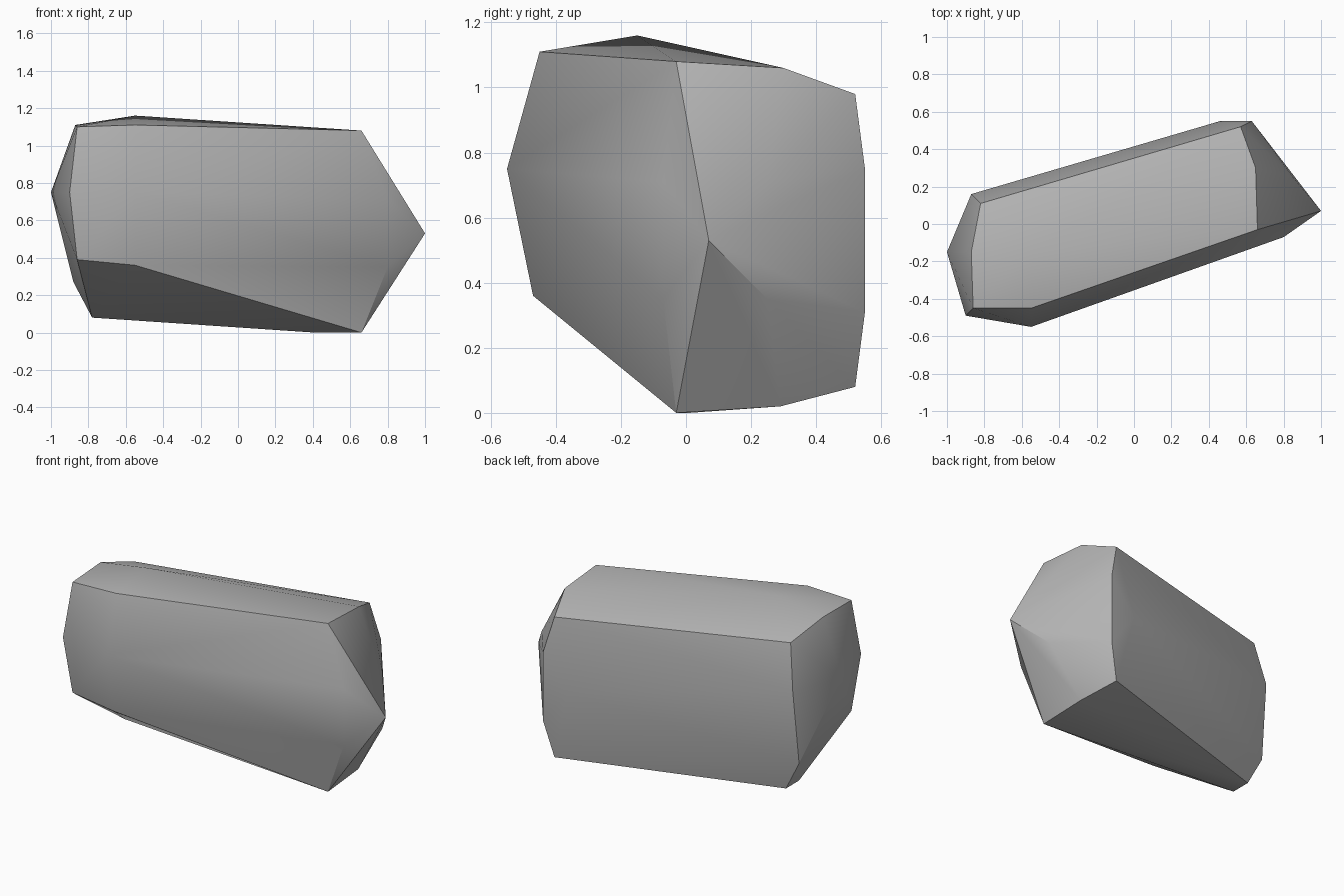
import bpy
import bmesh
import math

# Remove the default cube if present
default_cube = bpy.data.objects.get("Cube")
if default_cube is not None:
    bpy.data.objects.remove(default_cube, do_unlink=True)


def make_material(name, colour):
    """Flat matte material shown alike in the viewport and in a render."""
    material = bpy.data.materials.new(name)
    material.use_nodes = True
    material.diffuse_color = colour
    shader = material.node_tree.nodes["Principled BSDF"]
    shader.inputs["Base Color"].default_value = colour
    shader.inputs["Roughness"].default_value = 0.9
    return material


def make_hull(name, sections, material, sharp_angle):
    """Wrap a tight faceted skin around the corner points of all sections."""
    mesh = bpy.data.meshes.new(name)
    bm = bmesh.new()
    for section in sections:
        for corner in section:
            bm.verts.new(corner)
    hull = bmesh.ops.convex_hull(bm, input=bm.verts[:])
    unused = {v for v in hull["geom_interior"] + hull["geom_unused"]
              if isinstance(v, bmesh.types.BMVert)}
    bmesh.ops.delete(bm, geom=list(unused), context="VERTS")
    bmesh.ops.recalc_face_normals(bm, faces=bm.faces[:])
    bm.to_mesh(mesh)
    bm.free()

    rock = bpy.data.objects.new(name, mesh)
    bpy.context.collection.objects.link(rock)
    mesh.materials.append(material)

    # Soft facets, crisp main ridges
    bpy.ops.object.select_all(action="DESELECT")
    rock.select_set(True)
    bpy.context.view_layer.objects.active = rock
    bpy.ops.object.shade_smooth_by_angle(angle=math.radians(sharp_angle))
    return rock


# Blunt end: a low peak and the ring of corners around it
blunt_end = [
    (-1, -.15, .75),
    (-.86, -.45, 1.1), (-.87, -.15, 1.11), (-.82, .11, 1.03),
    (-.87, .16, .75), (-.88, .11, .27), (-.78, .1, .08),
    (-.78, -.03, .08), (-.86, -.45, .39), (-.9, -.49, .75),
]

# Shoulder: widest and tallest part of the front, and the underside bend
shoulder = [
    (-.55, -.15, 1.16), (-.55, -.45, 1.11),
    (-.55, -.55, .75), (-.55, -.47, .36), (.41, .01, 0),
]

# Far rim: corners where the body turns towards the point
far_rim = [
    (.66, -.03, 1.08), (.65, .3, 1.06), (.57, .52, .98),
    (.63, .55, .75), (.46, .55, .53), (.63, .55, .31),
    (.57, .52, .08), (.65, .29, .02), (.66, -.03, 0),
]

# Pointed end: the tip and the swellings behind it
pointed_end = [(1, .07, .53)]
for height in (.35, .71):
    pointed_end.append((.8, -.07, height))
    pointed_end.append((.85, .25, height))

stone_grey = make_material("stone_grey", (.45, .45, .45, 1))
make_hull("rock", [blunt_end, shoulder, far_rim, pointed_end], stone_grey, 30)
